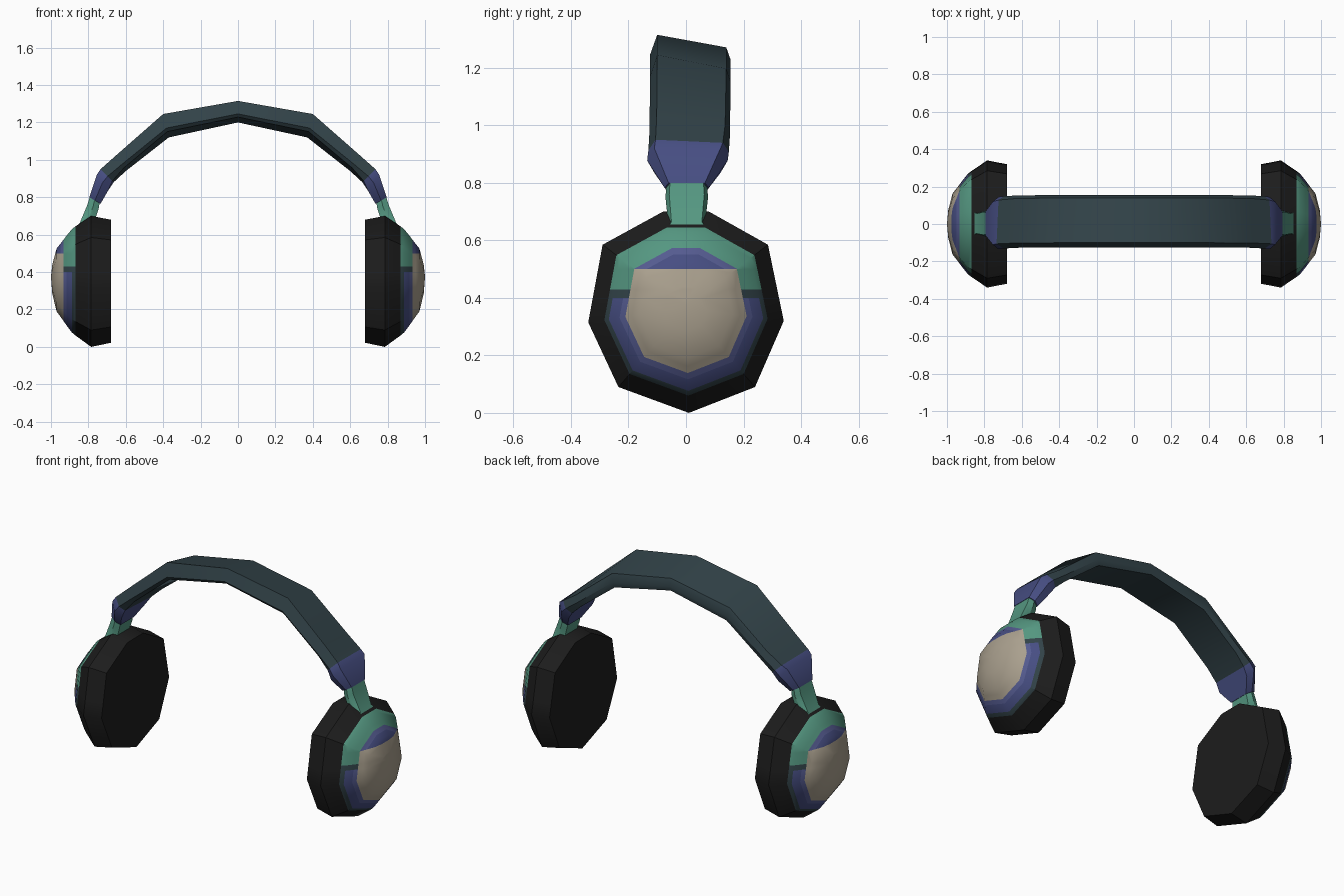
import bpy
import bmesh
import math
from mathutils import Vector

old = bpy.data.objects.get("Cube")
if old:
    bpy.data.objects.remove(old, do_unlink=True)


def material(name, colour):
    m = bpy.data.materials.new(name)
    m.use_nodes = True
    m.diffuse_color = (*colour, 1)
    bsdf = m.node_tree.nodes["Principled BSDF"]
    bsdf.inputs["Base Color"].default_value = (*colour, 1)
    bsdf.inputs["Roughness"].default_value = 0.8
    return m


BLACK, TEAL, BLUE, LIGHT, GREEN, TAN = range(6)
MATERIALS = [
    material("cushion black", (0.012, 0.012, 0.012)),
    material("dark teal", (0.032, 0.056, 0.066)),
    material("deep blue", (0.062, 0.076, 0.225)),
    material("light blue", (0.09, 0.105, 0.28)),
    material("sea green", (0.09, 0.31, 0.22)),
    material("warm tan", (0.40, 0.35, 0.27)),
]


def finish(name, bm, colour_rule, angle):
    """Colour the faces by a rule and make a smooth shaded object."""
    bmesh.ops.recalc_face_normals(bm, faces=bm.faces)
    for f in bm.faces:
        f.material_index = colour_rule(f.calc_center_median())
    mesh = bpy.data.meshes.new(name)
    bm.to_mesh(mesh)
    bm.free()
    for m in MATERIALS:
        mesh.materials.append(m)
    ob = bpy.data.objects.new(name, mesh)
    bpy.context.collection.objects.link(ob)
    bpy.ops.object.select_all(action='DESELECT')
    ob.select_set(True)
    bpy.context.view_layer.objects.active = ob
    bpy.ops.object.shade_smooth_by_angle(angle=math.radians(angle))
    return ob


def loft(bm, rings):
    """Skin consecutive closed rings of points; returns the rings of vertices."""
    loops = [[bm.verts.new(p) for p in ring] for ring in rings]
    n = len(loops[0])
    for a, b in zip(loops, loops[1:]):
        for i in range(n):
            j = (i + 1) % n
            bm.faces.new((a[i], a[j], b[j], b[i]))
    return loops


# Ear cups: nine-sided rings around the x axis, stepping out to a domed cap
OUTLINE = [(0.01, 0.0), (0.24, 0.09), (0.34, 0.32), (0.285, 0.585), (0.08, 0.70),
           (-0.08, 0.70), (-0.29, 0.585), (-0.34, 0.315), (-0.235, 0.09)]
CUP_RINGS = [(0.68, 0.94), (0.785, 1.0), (0.868, 0.835), (0.888, 0.79), (0.918, 0.68),
             (0.933, 0.62), (0.95, 0.555), (0.97, 0.48), (0.993, 0.22)]
CUP_Z = 0.365


def cup_colour(c):
    x, z = abs(c.x), c.z
    if x < 0.867:
        return BLACK
    if x < 0.933:                       # yoke arms above, blue rim below
        if z > 0.43:
            return GREEN
        if z > 0.40 or x < 0.887:
            return TEAL
        return BLUE if x < 0.918 else LIGHT
    if z < 0.5:
        return TAN
    return LIGHT if x < 0.95 else BLUE


def ear_cup(name, side):
    bm = bmesh.new()
    loops = loft(bm, [[(side * x, y * s, CUP_Z + (z - CUP_Z) * s) for y, z in OUTLINE]
                      for x, s in CUP_RINGS])
    bm.faces.new(loops[0])
    tip = bm.verts.new((side, 0, CUP_Z + 0.01))
    rim = loops[-1]
    for i, v in enumerate(rim):
        bm.faces.new((v, rim[(i + 1) % len(rim)], tip))
    # crisp horizontal colour borders
    for z in (0.5, 0.43, 0.40):
        geom = bm.verts[:] + bm.edges[:] + bm.faces[:]
        bmesh.ops.bisect_plane(bm, geom=geom, plane_co=(0, 0, z), plane_no=(0, 0, 1))
    finish(name, bm, cup_colour, 35)


ear_cup("left_ear_cup", 1)
ear_cup("right_ear_cup", -1)


# Headband: sections of (y, depth from outer to inner edge), slanted on the band
# and upright at the ends
BAND = [(-0.10, 0), (0.14, 0.38), (0.155, 0.75), (0.145, 1), (-0.11, 0.75), (-0.125, 0.6)]
END = [(-0.11, 0), (0.12, 0), (0.145, 0.5), (0.12, 1), (-0.11, 1), (-0.135, 0.5)]


def section(outer, inner, width, blend):
    o, i = Vector((outer[0], 0, outer[1])), Vector((inner[0], 0, inner[1]))
    ring = []
    for (ya, ta), (yb, tb) in zip(BAND, END):
        p = o.lerp(i, ta + (tb - ta) * blend)
        p.y = (ya + (yb - ya) * blend) * width
        ring.append(p)
    return ring


def mirrored(stations):
    flipped = [((-o[0], o[1]), (-i[0], i[1]), w, b) for o, i, w, b in reversed(stations)]
    return flipped + stations


def tube(name, stations, colour):
    bm = bmesh.new()
    loops = loft(bm, [section(*s) for s in stations])
    bm.faces.new(loops[0])
    bm.faces.new(loops[-1])
    finish(name, bm, lambda c: colour, 40)


top = [((0, 1.315), (0, 1.2), 1, 0)]
half = [((0.40, 1.245), (0.37, 1.12), 1, 0),
        ((0.645, 1.03), (0.60, 0.94), 1, 0.2),
        ((0.735, 0.95), (0.665, 0.88), 1, 0.6)]
flipped_half = mirrored(half)[:len(half)]
tube("headband", flipped_half + top + half, TEAL)

# Blue sliders and green necks at both ends of the band
slider = [half[-1],
          ((0.755, 0.92), (0.695, 0.835), 1, 1),
          ((0.795, 0.80), (0.735, 0.765), 0.55, 1)]
neck = [((0.79, 0.81), (0.738, 0.78), 0.5, 1),
        ((0.805, 0.76), (0.745, 0.74), 0.53, 1),
        ((0.845, 0.665), (0.77, 0.66), 0.46, 1),
        ((0.895, 0.60), (0.80, 0.58), 0.8, 1)]
for part, stations, colour in (("slider", slider, BLUE), ("neck", neck, GREEN)):
    tube("left_" + part, stations, colour)
    tube("right_" + part, mirrored(stations)[:len(stations)], colour)
